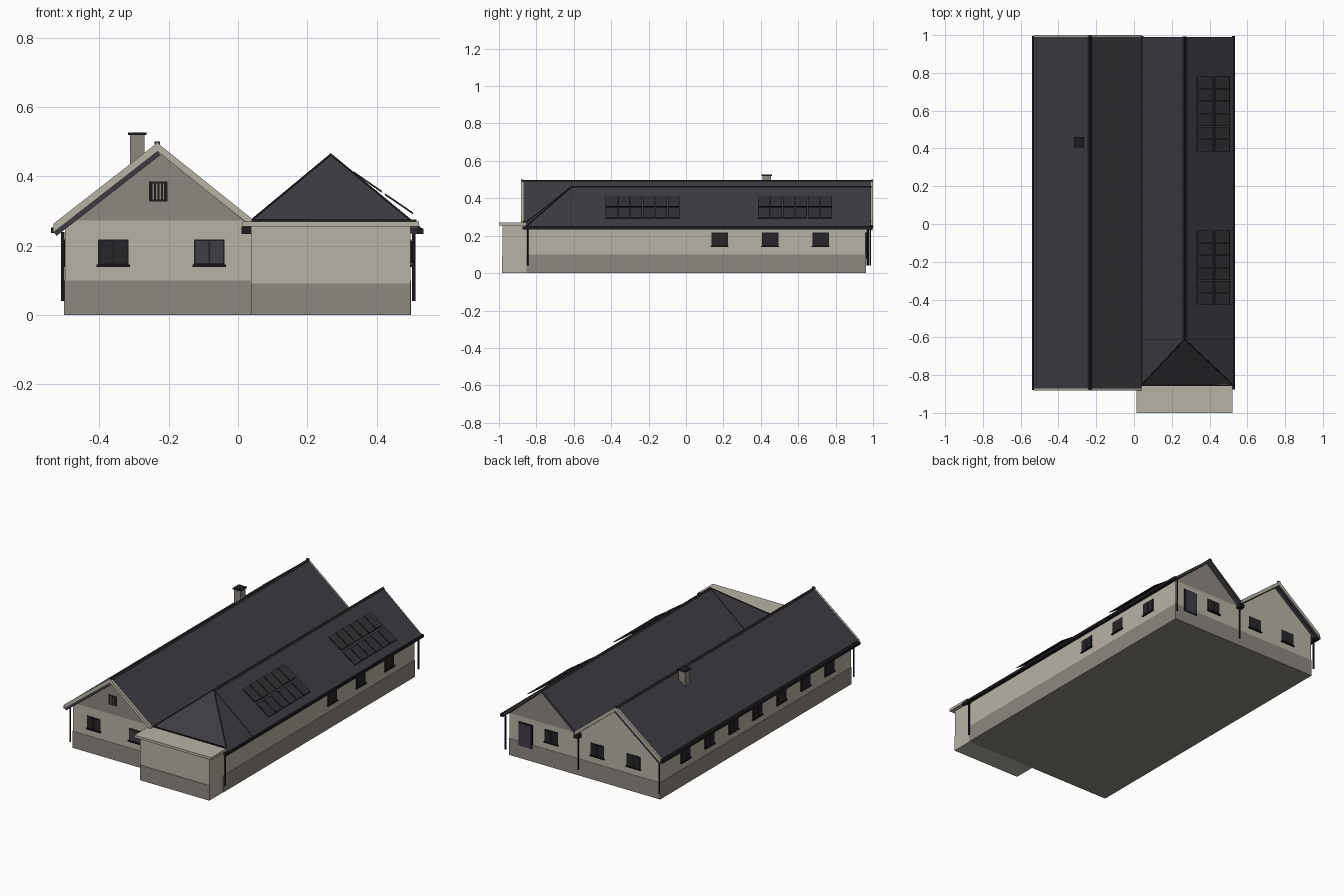
import bpy
import bmesh
from mathutils import Vector

cube = bpy.data.objects.get("Cube")
if cube:
    bpy.data.objects.remove(cube, do_unlink=True)


def material(name, rgb):
    m = bpy.data.materials.new(name)
    m.use_nodes = True
    m.diffuse_color = (*rgb, 1)
    m.node_tree.nodes["Principled BSDF"].inputs["Base Color"].default_value = (*rgb, 1)
    return m


RENDER = material("cream render", (.48, .45, .375))
STONE = material("grey stone", (.27, .245, .215))
ROOF = material("slate roof", (.046, .044, .053))
PANEL = material("solar panel", (.031, .03, .036))
FRAME = material("black trim", (.012, .012, .013))
GLASS = material("dark glass", (.019, .019, .021))
DOOR = material("blue grey shutter", (.047, .047, .06))


def finish(name, bm, mat):
    bmesh.ops.recalc_face_normals(bm, faces=bm.faces)
    mesh = bpy.data.meshes.new(name)
    bm.to_mesh(mesh)
    bm.free()
    mesh.materials.append(mat)
    ob = bpy.data.objects.new(name, mesh)
    bpy.context.collection.objects.link(ob)
    return ob


def boxes(name, spans, mat):
    """One object from boxes given as (x0, x1, y0, y1, z0, z1)."""
    bm = bmesh.new()
    for x0, x1, y0, y1, z0, z1 in spans:
        verts = bmesh.ops.create_cube(bm, size=1)["verts"]
        for v in verts:
            v.co = (x0 if v.co.x < 0 else x1, y0 if v.co.y < 0 else y1, z0 if v.co.z < 0 else z1)
    return finish(name, bm, mat)


def extrude_y(name, profile, y0, y1, mat):
    """Extrude an x-z outline along y."""
    bm = bmesh.new()
    face = bm.faces.new([bm.verts.new((x, y0, z)) for x, z in profile])
    top = bmesh.ops.extrude_face_region(bm, geom=[face])["geom"]
    for v in top:
        if isinstance(v, bmesh.types.BMVert):
            v.co.y = y1
    return finish(name, bm, mat)


def sheet(name, points, faces, thick, mat):
    """Roof sheet thickened downwards."""
    bm = bmesh.new()
    verts = [bm.verts.new(p) for p in points]
    for f in faces:
        bm.faces.new([verts[i] for i in f])
    ob = finish(name, bm, mat)
    if ob.data.polygons[0].normal.z < 0:
        ob.data.flip_normals()
    mod = ob.modifiers.new("thickness", 'SOLIDIFY')
    mod.thickness = thick
    mod.offset = -1
    return ob


def tube(name, points, radius, mat):
    curve = bpy.data.curves.new(name, 'CURVE')
    curve.dimensions = '3D'
    curve.bevel_depth = radius
    curve.bevel_resolution = 1
    curve.use_fill_caps = True
    line = curve.splines.new('POLY')
    line.points.add(len(points) - 1)
    for p, co in zip(line.points, points):
        p.co = (*co, 1)
    curve.materials.append(mat)
    ob = bpy.data.objects.new(name, curve)
    bpy.context.collection.objects.link(ob)


def on_wall(side, u0, u1, z0, z1, depth):
    """Thin box standing out from one of the outer walls."""
    if side == "front":
        return (u0, u1, FRONT - depth, FRONT, z0, z1)
    if side == "back":
        return (u0, u1, BACK, BACK + depth, z0, z1)
    if side == "left":
        return (EAST, EAST + depth, u0, u1, z0, z1)
    return (WEST - depth, WEST, u0, u1, z0, z1)


def window(name, side, u, glass=GLASS, z0=.145, z1=.218, half=.044):
    boxes(name + "_frame", [on_wall(side, u - half, u + half, z0, z1, .003)], FRAME)
    panes = [on_wall(side, a, b, z0 + .005, z1 - .005, .005)
             for a, b in ((u - half + .005, u - .002), (u + .002, u + half - .005))]
    boxes(name + "_panes", panes, glass)
    boxes(name + "_sill", [on_wall(side, u - half - .004, u + half + .004, z0 - .006, z0, .009)], FRAME)


WEST, EAST, MID, FRONT, BACK = -.5, .498, .037, -.85, .96
RIDGE_W, RIDGE_E = (-.233, .495), (.268, .463)

# Walls, plinth and flat-roofed porch
boxes("plinth", [(WEST - .002, EAST + .002, FRONT - .002, BACK + .002, 0, .1)], STONE)
extrude_y("west_wing_walls", [(WEST, .09), (MID, .09), (MID, .255), (-.233, .472), (WEST, .265)],
          FRONT, BACK, RENDER)
boxes("east_wing_walls", [(MID, EAST, FRONT, BACK, .09, .25)], RENDER)
boxes("porch_walls", [(MID, EAST, -.98, FRONT, 0, .256)], RENDER)
boxes("porch_plinth", [(MID, EAST, -.983, -.98, 0, .09)], STONE)
boxes("porch_roof", [(.013, .522, -1, -.852, .255, .27)], RENDER)
extrude_y("front_gable_cladding", [(-.492, .272), (.017, .272), (-.233, .473)], FRONT - .004, FRONT, STONE)
extrude_y("back_gable_cladding", [(MID, .25), (EAST, .25), (.268, .446)], BACK - .04, BACK, STONE)

# Roofs
west = [(-.532, .262), RIDGE_W, (.04, .276)]
sheet("west_roof", [(x, y, z) for y in (-.87, .99) for x, z in west],
      [(0, 1, 4, 3), (1, 2, 5, 4)], .018, ROOF)
sheet("east_roof", [(.035, -.857, .27), (.53, -.857, .247), (.53, .99, .247), (.035, .99, .27),
                    (.268, -.61, .463), (.268, .99, .463)],
      [(0, 1, 4), (1, 2, 5, 4), (5, 3, 0, 4)], .016, ROOF)

# Light boards along the west gable edges, with dark boards under them
for end, y0, y1 in (("front", -.882, -.87), ("back", .99, 1)):
    up = [(x, z + .002) for x, z in west]
    mid = [(x, z - .022) for x, z in west]
    low = [(x + .008, z - .034) for x, z in west[:2]]
    extrude_y(end + "_bargeboard", up + mid[::-1], y0, y1, RENDER)
    extrude_y(end + "_under_board", mid[:2] + low[::-1], y0 + .002, y1 - .002, ROOF)
    boxes(end + "_edge_tiles", [(-.241, -.225, y0, y1, .49, .5)], ROOF)
boxes("porch_flashing", [(.03, .515, -.858, -.852, .262, .275)], FRAME)

# Ridge caps and hip caps
for name, (x, z), y0 in (("west", RIDGE_W, -.88), ("east", RIDGE_E, -.61)):
    extrude_y(name + "_ridge_cap", [(x - .012, z - .008), (x, z + .004), (x + .012, z - .008)], y0, .992, FRAME)
for name, x, z in (("west", .035, .27), ("east", .53, .247)):
    tube(name + "_hip_cap", [(x, -.857, z), (.268, -.61, .463)], .003, FRAME)
    tube(name + "_roof_seam", [(x, -.61, z), (.268, -.61, .463)], .0018, FRAME)

# Gutters, valley and downpipes
boxes("gutters", [(-.54, -.522, -.88, .995, .236, .252), (.518, .535, -.875, .995, .234, .25),
                  (.01, .045, -.872, -.852, .234, .256), (.02, .05, .96, .995, .234, .256)], FRAME)
boxes("valley", [(.03, .046, -.85, .99, .262, .275)], FRAME)
for name, x, y in (("front_west", -.506, -.866), ("front_east", .507, -.846), ("back_west", -.506, .975),
                   ("back_east", .507, .985), ("back_middle", .035, .97)):
    tube(name + "_downpipe", [(x, y, .04), (x, y, .24)], .005, FRAME)

# Chimney
boxes("chimney", [(-.312, -.27, .41, .455, .41, .52)], STONE)
boxes("chimney_cap", [(-.318, -.264, .404, .461, .519, .527)], FRAME)

# Windows and back door
window("front_window_west", "front", -.36)
window("front_window_east", "front", -.083, DOOR)
for i, y in enumerate((.18, .45, .72)):
    window(f"east_window_{i}", "left", y)
for i in range(7):
    window(f"west_window_{i}", "right", .72 - i * .227)
for i, x in enumerate((.22, -.085, -.325)):
    window(f"back_window_{i}", "back", x)
boxes("back_door_frame", [on_wall("back", .343, .437, .075, .218, .004)], FRAME)
boxes("back_door", [on_wall("back", .35, .43, .078, .212, .008)], DOOR)

# Barred attic opening
boxes("attic_opening", [on_wall("front", -.257, -.203, .328, .385, .008)], FRAME)
boxes("attic_bars", [on_wall("front", -.247 + i * .01, -.243 + i * .01, .333, .38, .011)
                     for i in range(4)], STONE)

# Solar panels tilted a little off the east slope
for bank, y0 in (("front", -.43), ("back", .385)):
    for row, (x0, z0, x1, z1) in enumerate(((.332, .415, .416, .357), (.425, .35, .507, .294))):
        for col in range(6):
            a = y0 + col * .0665
            b = a + .063
            name = f"{bank}_solar_{row}_{col}"
            quad = [(x0, a, z0), (x1, a, z1), (x1, b, z1), (x0, b, z0)]
            sheet(name + "_frame", quad, [(0, 1, 2, 3)], .004, FRAME)
            centre = sum((Vector(p) for p in quad), Vector()) / 4
            inner = [centre + (Vector(p) - centre) * .93 + Vector((0, 0, .001)) for p in quad]
            sheet(name + "_cells", inner, [(0, 1, 2, 3)], .002, PANEL)
